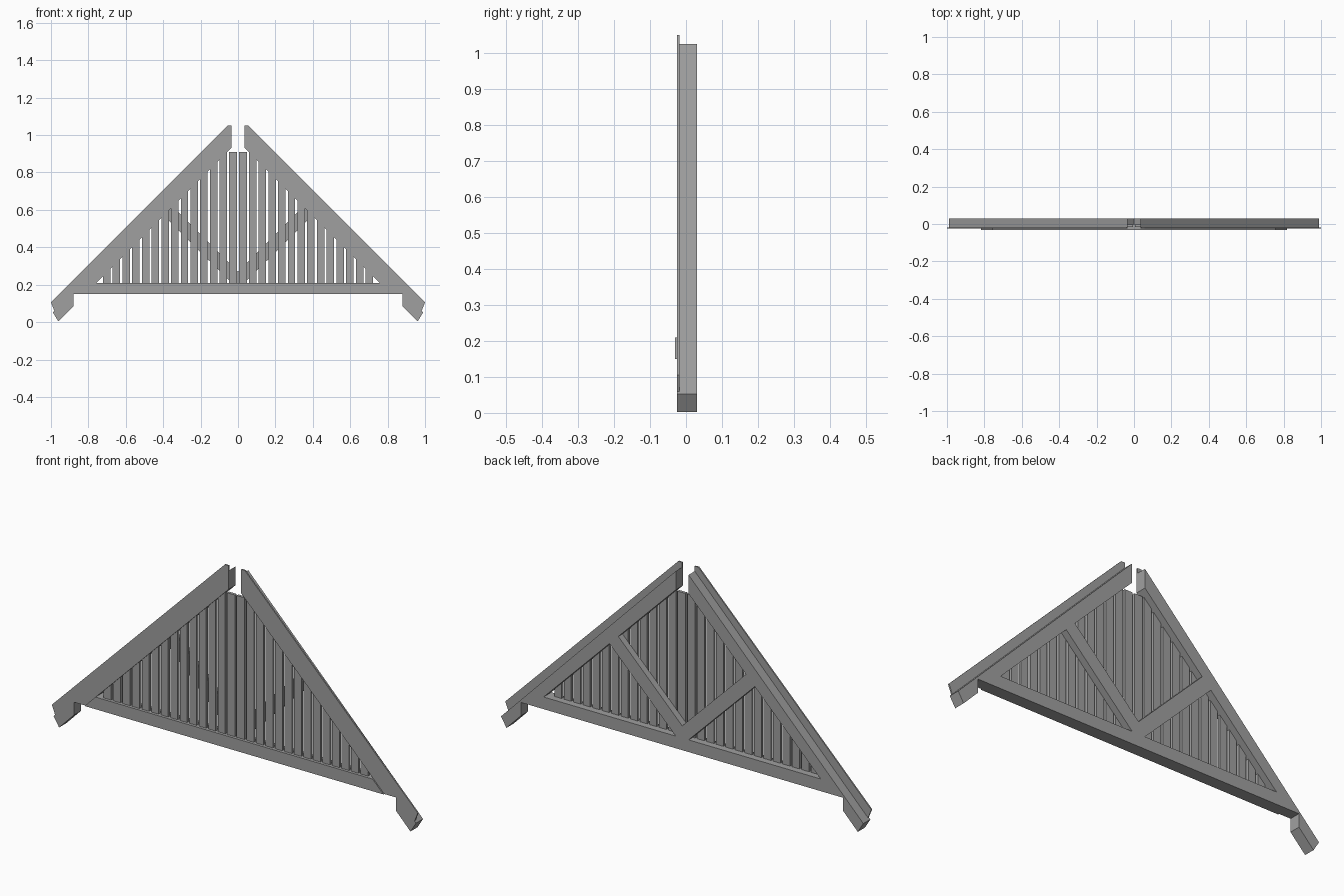
import bpy
import bmesh

cube = bpy.data.objects.get("Cube")
if cube:
    bpy.data.objects.remove(cube, do_unlink=True)

grey = bpy.data.materials.new("painted grey")
grey.use_nodes = True
COLOUR = (0.35, 0.35, 0.35, 1)
grey.diffuse_color = COLOUR
for node in grey.node_tree.nodes:
    if node.type == "BSDF_PRINCIPLED":
        node.inputs["Base Color"].default_value = COLOUR


def board(name, outline, front, back, side=1):
    """Extrude an (x, z) outline from front to back; side=-1 mirrors it."""
    bm = bmesh.new()
    verts = [bm.verts.new((x * side, front, z)) for x, z in outline]
    face = bm.faces.new(verts)
    result = bmesh.ops.extrude_face_region(bm, geom=[face])
    moved = [v for v in result["geom"] if isinstance(v, bmesh.types.BMVert)]
    bmesh.ops.translate(bm, verts=moved, vec=(0, back - front, 0))
    bmesh.ops.recalc_face_normals(bm, faces=bm.faces)
    mesh = bpy.data.meshes.new(name)
    bm.to_mesh(mesh)
    bm.free()
    mesh.materials.append(grey)
    obj = bpy.data.objects.new(name, mesh)
    bpy.context.collection.objects.link(obj)
    return obj


TRIM_FRONT, FRAME_FRONT, FRAME_BACK = -0.025, -0.018, 0.03
SLAT_BACK = -0.003
INNER = 0.967          # x + z along the inner edge of the rafters
BEAM_LOW, BEAM_TOP = 0.15, 0.21
PITCH, GAP = 0.052, 0.012

# Shared outline of the rafter foot and inner edge
foot = [(0.99, 0.052), (0.96, 0.003), (0.88, 0.085), (0.88, BEAM_LOW),
        (INNER - BEAM_LOW, BEAM_LOW), (0.035, INNER - 0.035)]
trim = [(0.035, 1.05), (0.055, 1.05), (1.0, 0.105), (0.982, 0.06)] + foot
rafter = [(0.035, 1.025)] + foot
brace = [(0, 0.27), (0.349, 0.618), (0.397, 0.57), (0.025, 0.2), (0, 0.2)]

for label, side in (("left", 1), ("right", -1)):
    board(label + "_barge_board", trim, TRIM_FRONT, FRAME_FRONT, side)
    board(label + "_rafter", rafter, FRAME_FRONT, FRAME_BACK, side)
    board(label + "_brace", brace, SLAT_BACK, FRAME_BACK, side)

    # Upright slats with tops cut to the roof slope
    for i in range(14):
        a = PITCH * i + GAP / 2
        b = PITCH * (i + 1) - GAP / 2
        if i == 0:
            a, b = 0.005, 0.048
        top_a, top_b = (min(0.91, INNER - x) for x in (a, b))
        board(f"{label}_slat_{i + 1}",
              [(a, BEAM_LOW + 0.03), (b, BEAM_LOW + 0.03), (b, top_b), (a, top_a)],
              FRAME_FRONT + 0.001, SLAT_BACK, side)

# Bottom tie beam and its mitred front board
low, top = INNER - BEAM_LOW, INNER - BEAM_TOP
tie = [(-low, BEAM_LOW), (low, BEAM_LOW), (top, BEAM_TOP), (-top, BEAM_TOP)]
board("tie_beam", tie, FRAME_FRONT, FRAME_BACK)
board("tie_front_board", tie, -0.031, FRAME_FRONT)
